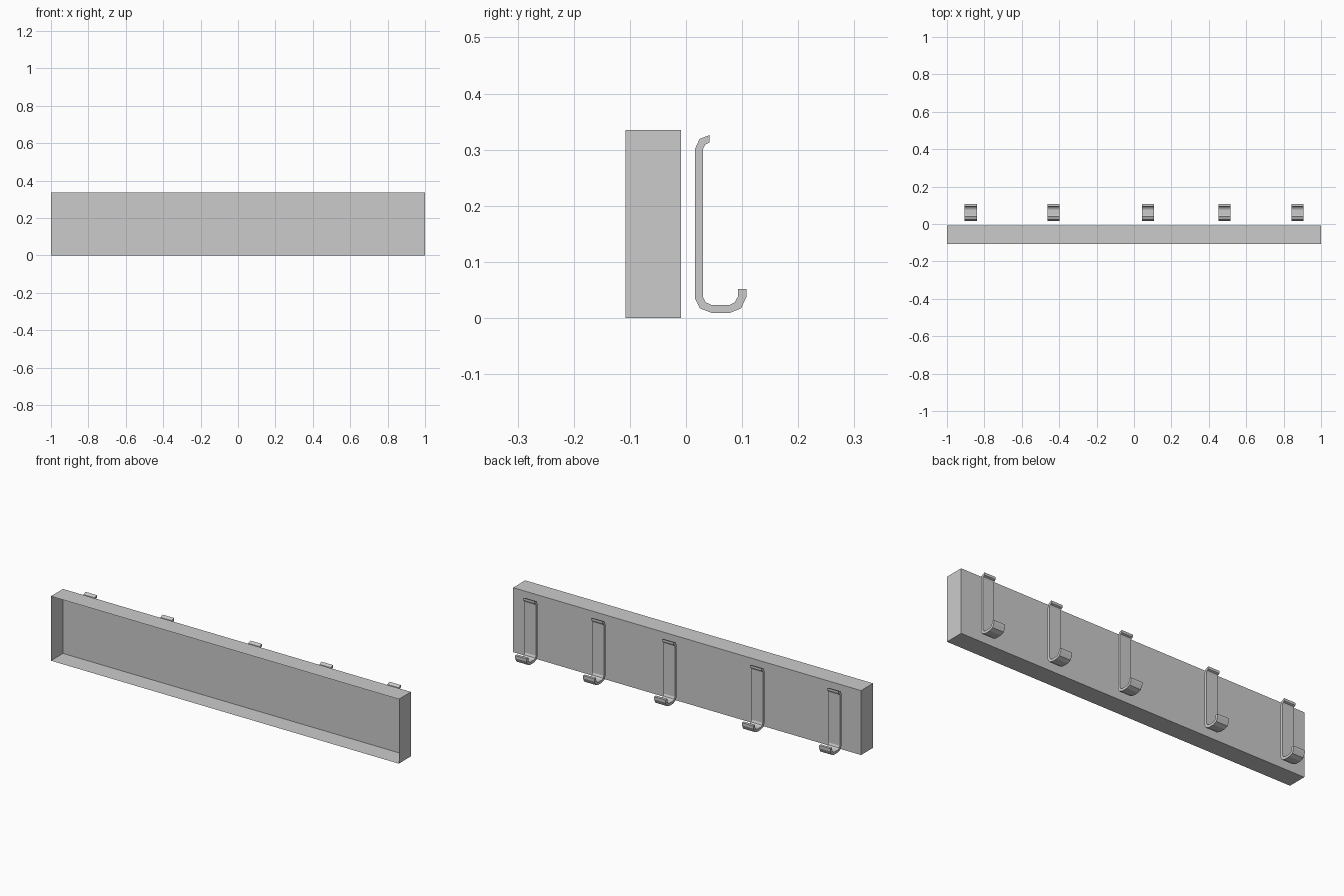
import bpy, bmesh

if "Cube" in bpy.data.objects:
    bpy.data.objects.remove(bpy.data.objects["Cube"])

# Hook side outline in (y, z): outer edge going down, inner edge coming back up
HOOK = [(0.042, 0.326), (0.024, 0.319), (0.016, 0.301), (0.016, 0.035),
        (0.025, 0.017), (0.046, 0.009), (0.078, 0.009), (0.098, 0.017),
        (0.108, 0.038), (0.108, 0.052), (0.093, 0.052), (0.093, 0.039),
        (0.087, 0.028), (0.077, 0.023), (0.046, 0.023), (0.035, 0.028),
        (0.030, 0.038), (0.030, 0.301), (0.034, 0.309), (0.042, 0.313)]
HOOK_WIDTH = 0.065


def finish(bm, name):
    bmesh.ops.recalc_face_normals(bm, faces=bm.faces)
    mesh = bpy.data.meshes.new(name)
    bm.to_mesh(mesh)
    bm.free()
    obj = bpy.data.objects.new(name, mesh)
    bpy.context.collection.objects.link(obj)
    return obj


# Backboard: thin shell box, open towards the front
bm = bmesh.new()
bmesh.ops.create_cube(bm, size=1)
for v in bm.verts:
    v.co = (v.co.x * 2, v.co.y * 0.099 - 0.0585, (v.co.z + 0.5) * 0.335)
bm.normal_update()
front = [f for f in bm.faces if f.normal.y < -0.9]
bmesh.ops.delete(bm, geom=front, context='FACES_ONLY')
board = finish(bm, "backboard")
# keep the shell's normals facing outwards
if max(board.data.polygons, key=lambda p: p.area).normal.y < 0:
    board.data.flip_normals()

# Hooks: extruded profile, one mesh shared by unevenly spaced copies
bm = bmesh.new()
face = bm.faces.new([bm.verts.new((-HOOK_WIDTH / 2, y, z)) for y, z in HOOK])
ext = bmesh.ops.extrude_face_region(bm, geom=[face], use_keep_orig=True)
bmesh.ops.translate(bm, vec=(HOOK_WIDTH, 0, 0),
                    verts=[g for g in ext["geom"] if isinstance(g, bmesh.types.BMVert)])
hook = finish(bm, "hook_1")
hook.location.x = -0.873
for i, x in enumerate((-0.43, 0.075, 0.484, 0.874), start=2):
    copy = bpy.data.objects.new(f"hook_{i}", hook.data)
    copy.location.x = x
    bpy.context.collection.objects.link(copy)
